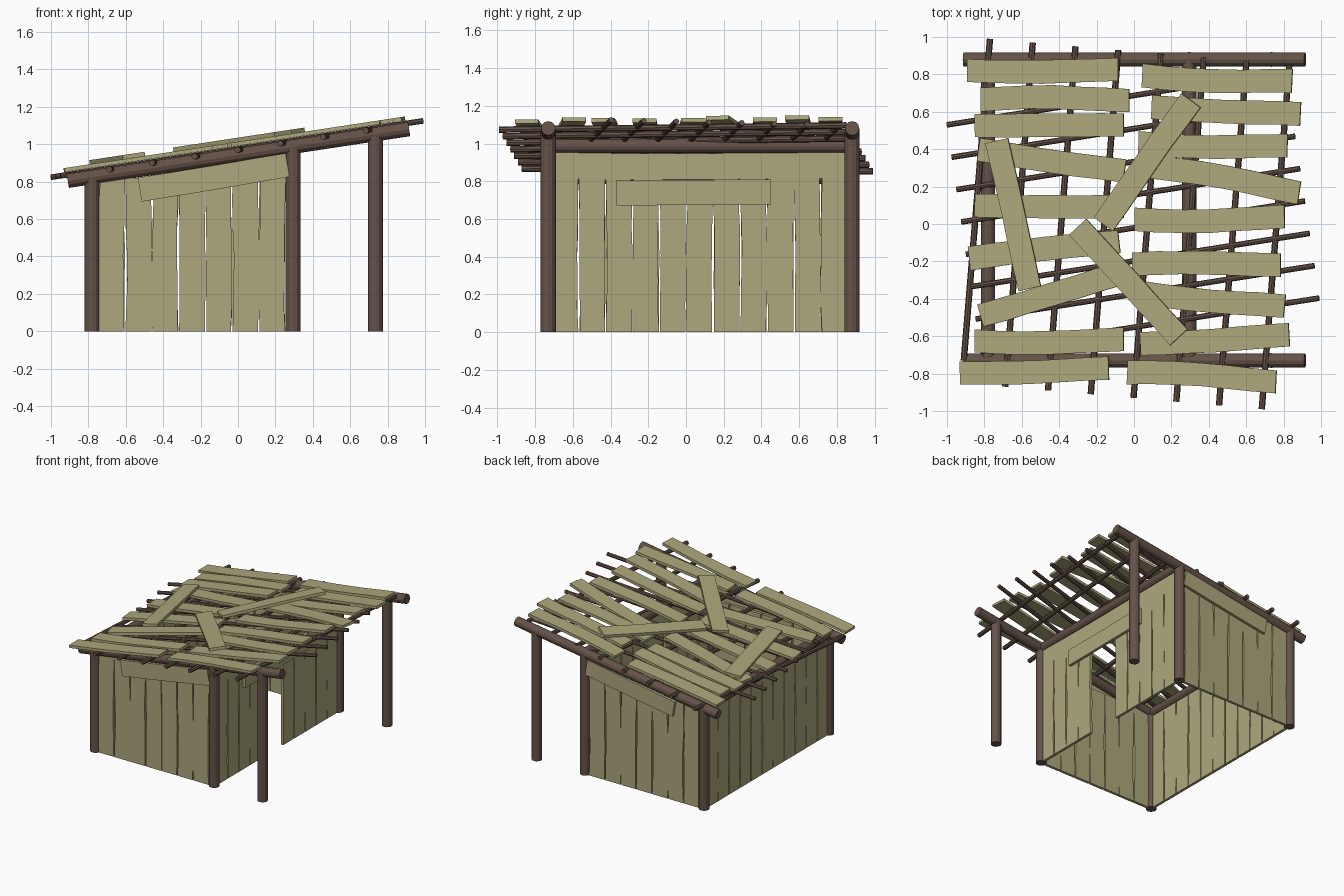
import bpy, bmesh, math, random
from mathutils import Vector, Matrix

if "Cube" in bpy.data.objects:
    bpy.data.objects.remove(bpy.data.objects["Cube"])

random.seed(4)


def material(name, rgb):
    m = bpy.data.materials.new(name)
    m.diffuse_color = (*rgb, 1)
    m.use_nodes = True
    m.node_tree.nodes["Principled BSDF"].inputs["Base Color"].default_value = m.diffuse_color
    return m


BARK = material("bark", (0.13, 0.085, 0.065))
BOARD = material("board", (0.42, 0.39, 0.20))


def finish(name, bm, mat):
    bmesh.ops.recalc_face_normals(bm, faces=bm.faces)
    me = bpy.data.meshes.new(name)
    bm.to_mesh(me)
    bm.free()
    me.materials.append(mat)
    ob = bpy.data.objects.new(name, me)
    bpy.context.collection.objects.link(ob)
    return ob


def rod(name, a, b, r, sides=12):
    """Round timber between two points."""
    a, b = Vector(a), Vector(b)
    d = b - a
    rot = d.to_track_quat('Z', 'Y').to_matrix().to_4x4()
    bm = bmesh.new()
    bmesh.ops.create_cone(bm, cap_ends=True, segments=sides, radius1=r, radius2=r,
                          depth=d.length, matrix=Matrix.Translation((a + b) / 2) @ rot)
    return finish(name, bm, BARK)


def plank(name, a, b, width, normal, thick=0.022, bow=0.008, wave=0.003, n=6):
    """Rough board between two end points, bent sideways within its face."""
    a, b = Vector(a), Vector(b)
    along = (b - a).normalized()
    side = Vector(normal).cross(along).normalized()
    up = along.cross(side).normalized()
    bend = random.uniform(-bow, bow)
    bm = bmesh.new()
    rings = []
    for i in range(n + 1):
        t = i / n
        c = a.lerp(b, t) + side * bend * math.sin(math.pi * t * 1.3)
        w1 = width / 2 + random.uniform(-wave, wave)
        w2 = width / 2 + random.uniform(-wave, wave)
        h = up * thick / 2
        rings.append([bm.verts.new(p) for p in
                      (c - side * w1 - h, c + side * w2 - h, c + side * w2 + h, c - side * w1 + h)])
    for p, q in zip(rings, rings[1:]):
        for k in range(4):
            bm.faces.new((p[k], p[(k + 1) % 4], q[(k + 1) % 4], q[k]))
    bm.faces.new(rings[0])
    bm.faces.new(rings[-1])
    return finish(name, bm, BOARD)


SLOPE = 0.1515
FRONT, BACK, LEFT, RIGHT = -0.73, 0.88, -0.78, 0.295


def roof(x, lift=0.0):
    return 0.942 + SLOPE * x + lift


# posts and sloping side beams
for side, y in (("front", FRONT), ("back", BACK)):
    for pos, x in (("left", LEFT), ("middle", RIGHT), ("porch", 0.735)):
        rod(f"{side}_{pos}_post", (x, y, 0), (x, y, roof(x)), 0.04)
    rod(f"{side}_roof_beam", (-0.91, y, roof(-0.91)), (0.915, y, roof(0.915)), 0.038)

# beams across the hut
for pos, x in (("left", LEFT), ("right", RIGHT)):
    rod(f"{pos}_cross_beam", (x, FRONT, roof(x)), (x, BACK, roof(x)), 0.038)

# lattice of thin roof poles
for i in range(8):
    xa, ya = -0.77 + 0.2286 * i, 0.99 - 0.02 * i
    xb, yb = xa - 0.147, ya - 1.84
    if i == 0:
        xb, yb = -0.91, -0.73
    rod("rafter_pole", (xa, ya, roof(xa, 0.028)), (xb, yb, roof(xb, 0.028)), 0.017, 8)
    xl, yl = -1 + 0.0257 * i, 0.53 - 0.173 * i
    xr, yr = xl + 1.81, yl + 0.285
    rod("batten_pole", (xl, yl, roof(xl, 0.033)), (xr, yr, roof(xr, 0.033)), 0.015, 8)

# roof boards: x1, y1, x2, y2
ROOF = [
    (-.89, .82, -.085, .82), (-.82, .665, -.025, .67), (-.85, .525, -.055, .53),
    (-.83, .40, -.05, .28), (-.85, .10, -.055, .09), (-.88, -.185, -.08, -.09),
    (-.82, -.49, -.05, -.26), (-.85, -.625, -.055, -.625), (-.93, -.795, -.135, -.775),
    (.045, .795, .845, .755), (.095, .625, .89, .585), (.025, .435, .82, .41),
    (.09, .305, .885, .175), (.005, .025, .805, .03), (-.01, -.215, .785, -.215),
    (.01, -.365, .805, -.445), (.035, -.64, .83, -.595), (-.035, -.795, .76, -.835)]
LOOSE = [(-.735, .445, -.555, -.345), (.305, .66, -.165, 0), (-.30, -.015, .24, -.605)]
NORMAL = (-SLOPE, 0, 1)
for boards, lift, name in ((ROOF, 0.060, "roof_board"), (LOOSE, 0.082, "loose_roof_board")):
    for x1, y1, x2, y2 in boards:
        plank(name, (x1, y1, roof(x1, lift)), (x2, y2, roof(x2, lift)), 0.125, NORMAL,
              bow=0.014 if boards is ROOF else 0.003, wave=0.002)

# front and back walls with sloping header boards
for side, y, out in (("front", FRONT, -1), ("back", BACK, 1)):
    for i in range(7):
        x = -0.675 + 0.143 * i
        plank(f"{side}_wall_plank", (x, y, 0), (x, y, 0.82), 0.135, (0, out, 0), bow=0.006)
    yh = y + out * 0.022
    plank(f"{side}_header_board", (-0.525, yh, 0.757), (0.265, yh, 0.888), 0.128,
          (0, out, 0), bow=0.003, wave=0.001)

# left wall, and right wall with a doorway
for i in range(11):
    y = -0.64 + 0.1425 * i
    plank("left_wall_plank", (LEFT, y, 0), (LEFT, y, 0.81), 0.135, (-1, 0, 0), bow=0.006)
    if i not in (4, 5):
        plank("right_wall_plank", (RIGHT, y, 0), (RIGHT, y, 0.82), 0.135, (1, 0, 0), bow=0.006)

# boards above the doorway
plank("right_upper_board", (RIGHT, -0.70, 0.882), (RIGHT, 0.85, 0.882), 0.14, (1, 0, 0), bow=0.003)
plank("door_header_board", (RIGHT + 0.022, -0.37, 0.738), (RIGHT + 0.022, 0.45, 0.744), 0.132,
      (1, 0, 0), bow=0.003, wave=0.001)
